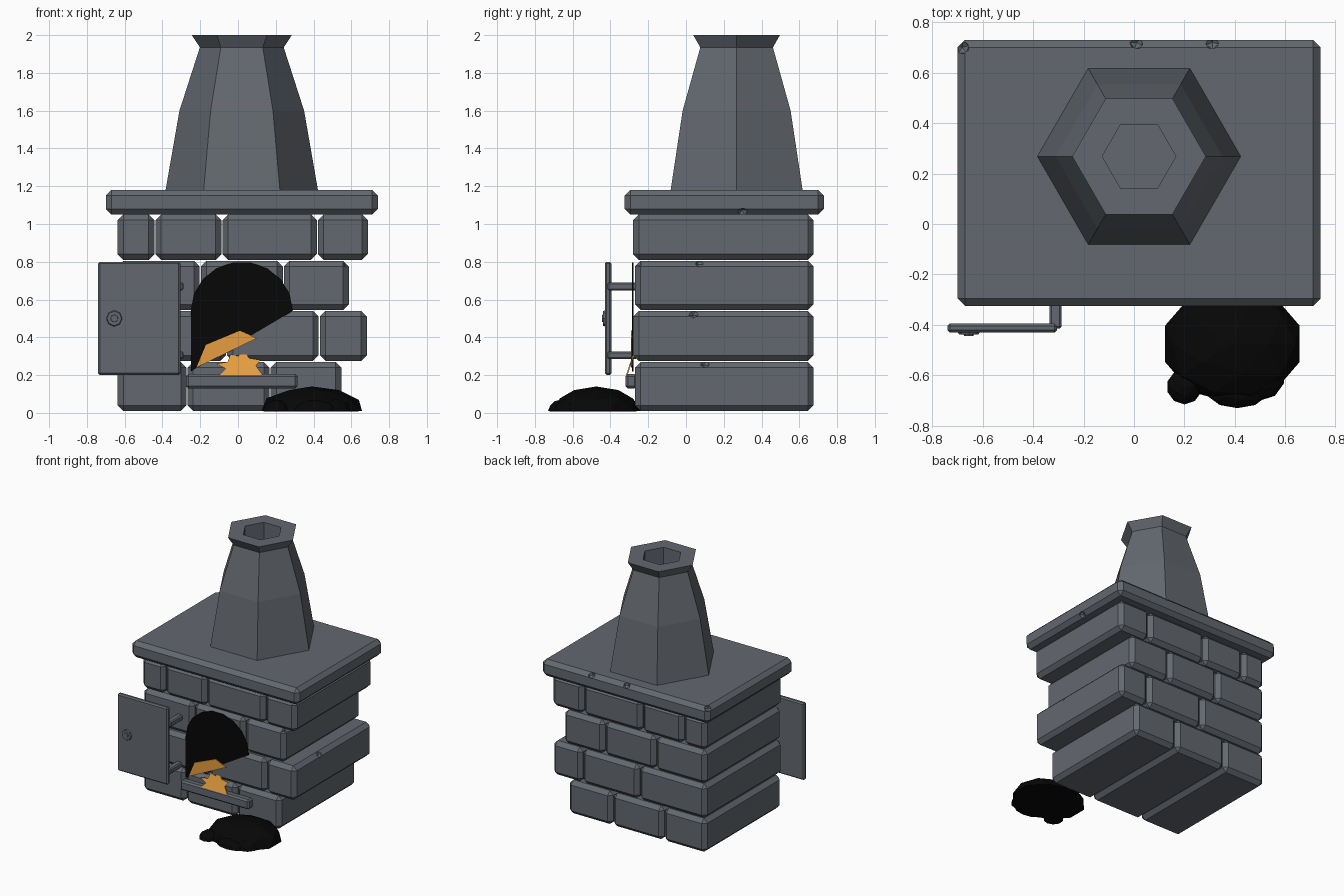
import bpy, bmesh, math, random
from mathutils import Matrix, Vector

cube = bpy.data.objects.get("Cube")
if cube:
    bpy.data.objects.remove(cube, do_unlink=True)
random.seed(4)


def material(name, colour):
    m = bpy.data.materials.new(name)
    m.use_nodes = True
    m.diffuse_color = (*colour, 1)
    bsdf = m.node_tree.nodes["Principled BSDF"]
    bsdf.inputs["Base Color"].default_value = (*colour, 1)
    bsdf.inputs["Roughness"].default_value = 0.9
    return m


STONE = material("grey stone", (0.125, 0.14, 0.16))
SOOT = material("black soot", (0.002, 0.002, 0.002))
FLAME = material("orange flame", (0.8, 0.34, 0.05))


def finish(name, bm, mat):
    bmesh.ops.recalc_face_normals(bm, faces=bm.faces)
    mesh = bpy.data.meshes.new(name)
    bm.to_mesh(mesh)
    bm.free()
    mesh.materials.append(mat)
    ob = bpy.data.objects.new(name, mesh)
    bpy.context.collection.objects.link(ob)
    return ob


def block(name, xs, ys, zs, bevel=0.03, mat=STONE):
    """Chamfered box given by its extents."""
    bm = bmesh.new()
    bmesh.ops.create_cube(bm, size=1)
    for v in bm.verts:
        v.co = [r[0] if c < 0 else r[1] for c, r in zip(v.co, (xs, ys, zs))]
    bmesh.ops.bevel(bm, geom=bm.edges[:], offset=bevel, segments=1, affect='EDGES')
    return finish(name, bm, mat)


def chip(ob, at, size=0.03):
    """Knock a small notch out of an edge."""
    bm = bmesh.new()
    bmesh.ops.create_icosphere(bm, subdivisions=1, radius=size,
                               matrix=Matrix.Translation(at) @ Matrix.Rotation(random.random(), 4, 'Z'))
    cutter = finish("chip_cutter", bm, STONE)
    cutter.hide_render = True
    mod = ob.modifiers.new("chip", 'BOOLEAN')
    mod.operation, mod.solver, mod.object = 'DIFFERENCE', 'EXACT', cutter
    bpy.context.view_layer.objects.active = ob
    bpy.ops.object.modifier_apply(modifier=mod.name)
    bpy.data.objects.remove(cutter, do_unlink=True)


def plate(name, points, y, mat, lean=0.0, depth=0.008):
    """Thin upright outline in x and z, leaning back as it rises."""
    bm = bmesh.new()
    base = min(z for x, z in points)
    face = bm.faces.new([bm.verts.new((x, y + lean * (z - base), z)) for x, z in points])
    out = bmesh.ops.extrude_face_region(bm, geom=[face])
    for v in out["geom"]:
        if isinstance(v, bmesh.types.BMVert):
            v.co.y += depth
    return finish(name, bm, mat)


# Brick courses: long bars running front to back with staggered joints
courses = [
    (0.01, 0.27, -0.27, (-0.64, -0.27, 0.17, 0.55)),
    (0.275, 0.54, -0.28, (-0.64, -0.06, 0.43, 0.685)),
    (0.545, 0.805, -0.27, (-0.64, -0.2, 0.24, 0.59)),
    (0.81, 1.05, -0.28, (-0.64, -0.44, -0.085, 0.42, 0.69)),
]
ends = []
for row, (z0, z1, front, joints) in enumerate(courses, 1):
    for i, (a, b) in enumerate(zip(joints, joints[1:]), 1):
        brick = block(f"brick_row{row}_{i}", (a + 0.003, b - 0.003), (front, 0.675), (z0, z1))
    ends.append(brick)
chip(ends[0], (0.54, 0.1, 0.265))
chip(ends[1], (0.68, 0.04, 0.53))
chip(ends[2], (0.585, 0.07, 0.8))
chip(ends[2], (0.58, -0.26, 0.795))

# Top slab
slab = block("top_slab", (-0.7, 0.74), (-0.325, 0.73), (1.05, 1.18))
for at in ((0.01, 0.72, 1.17), (0.31, 0.72, 1.17), (-0.68, 0.7, 1.17), (0.73, 0.3, 1.06)):
    chip(slab, at)

# Chimney: six-sided tapered shaft, flared lip and hollow flue
bm = bmesh.new()
profile = [(0.405, 1.17), (0.33, 1.6), (0.222, 1.935), (0.265, 2.0), (0.146, 2.0), (0.146, 1.7)]
rings = [[bm.verts.new((0.02 + r * math.cos(k * math.pi / 3),
                        0.268 + r * math.sin(k * math.pi / 3), z)) for k in range(6)]
         for r, z in profile]
for low, high in zip(rings, rings[1:]):
    for k in range(6):
        n = (k + 1) % 6
        bm.faces.new((low[k], low[n], high[n], high[k]))
bm.faces.new(rings[0])
bm.faces.new(rings[-1])
finish("chimney", bm, STONE)

# Sooty arched mouth
arch = [(0.02 + 0.27 * math.cos(math.radians(t)), 0.54 + 0.26 * math.sin(math.radians(t)))
        for t in range(0, 181, 20)]
plate("oven_mouth", arch + [(-0.25, 0.22)], -0.286, SOOT)

# Fire: a glow in the mouth and a ragged flame on the ledge
plate("fire_glow", [(-0.22, 0.24), (-0.17, 0.36), (0.01, 0.435), (0.1, 0.395)], -0.291, FLAME)
flame = [(-0.1, 0.2), (-0.065, 0.235), (-0.115, 0.26), (-0.055, 0.27), (-0.04, 0.31), (0.0, 0.3),
         (0.035, 0.32), (0.06, 0.29), (0.12, 0.28), (0.095, 0.25), (0.13, 0.2)]
plate("flame", flame, -0.318, FLAME, lean=0.35)

# Ledge under the mouth
block("ledge", (-0.275, 0.315), (-0.32, -0.26), (0.13, 0.205), 0.012)

# Open door, its hinge arms and round knob
block("door", (-0.74, -0.305), (-0.43, -0.395), (0.2, 0.8), 0.01)
for label, z in (("lower", 0.305), ("upper", 0.67)):
    block(f"{label}_hinge_arm", (-0.335, -0.288), (-0.415, -0.26), (z - 0.021, z + 0.021), 0.008)
bm = bmesh.new()
for radius, y in ((0.045, -0.432), (0.022, -0.438)):
    bmesh.ops.create_cone(bm, cap_ends=True, segments=8, radius1=radius, radius2=radius * 0.85,
                          depth=0.014, matrix=Matrix.Translation((-0.655, y, 0.5))
                          @ Matrix.Rotation(math.pi / 2, 4, 'X'))
finish("door_knob", bm, STONE)

# Ash heap: flattened faceted lumps with level undersides
bm = bmesh.new()
lumps = [(0.39, -0.475, 0.28, 0.235, 0.13), (0.2, -0.645, 0.07, 0.07, 0.06),
         (0.41, -0.665, 0.12, 0.065, 0.06), (0.5, -0.6, 0.1, 0.1, 0.07)]
for x, y, rx, ry, h in lumps:
    place = Matrix.Translation((x, y, 0.01)) @ Matrix.Diagonal((rx, ry, h, 1))
    bmesh.ops.create_icosphere(bm, subdivisions=2, radius=1, matrix=place)
for v in bm.verts:
    v.co.z = max(v.co.z, 0.008)
bmesh.ops.remove_doubles(bm, verts=bm.verts, dist=0.0005)
finish("ash_heap", bm, SOOT)
